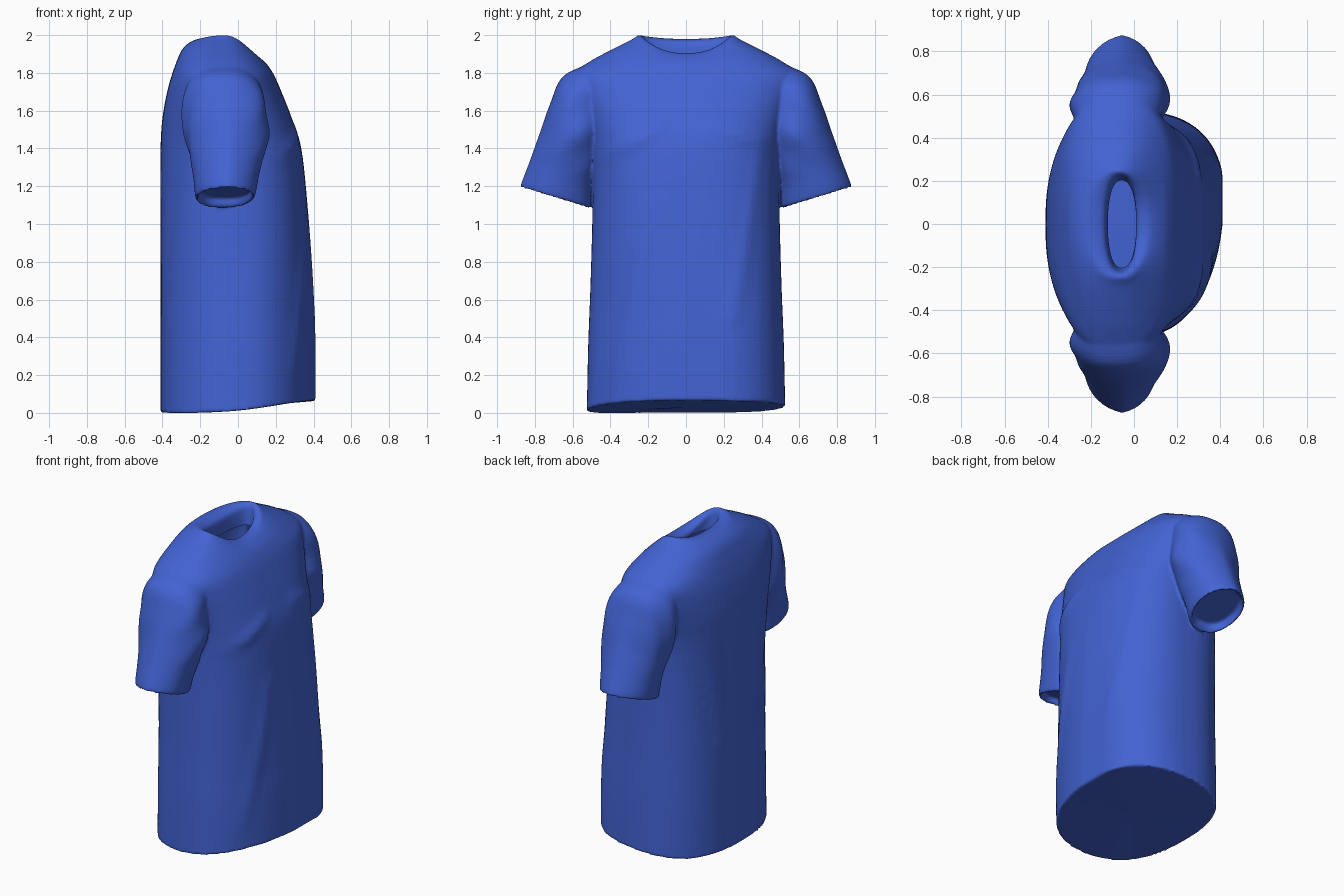
import bpy, bmesh, math
from mathutils import Vector

if "Cube" in bpy.data.objects:
    bpy.data.objects.remove(bpy.data.objects["Cube"])

SEG = 72

blue = bpy.data.materials.new("royal blue cloth")
blue.diffuse_color = (0.055, 0.125, 0.65, 1)
blue.use_nodes = True
blue.node_tree.nodes["Principled BSDF"].inputs["Base Color"].default_value = blue.diffuse_color


def smooth_rows(rows, steps):
    """Catmull-Rom interpolation between rows of numbers."""
    out = []
    for i in range(len(rows) - 1):
        p0, p1, p2 = rows[max(i - 1, 0)], rows[i], rows[i + 1]
        p3 = rows[min(i + 2, len(rows) - 1)]
        for s in range(steps):
            t = s / steps
            out.append([0.5 * (2 * b + (c - a) * t + (2 * a - 5 * b + 4 * c - d) * t * t
                               + (3 * b - a - 3 * c + d) * t ** 3)
                        for a, b, c, d in zip(p0, p1, p2, p3)])
    return out + [list(rows[-1])]


def loft(name, rings):
    """Closed skin through rings of points, with a fan at each end."""
    bm = bmesh.new()
    loops = [[bm.verts.new(p) for p in r] for r in rings]
    for a, b in zip(loops, loops[1:]):
        for i in range(SEG):
            j = (i + 1) % SEG
            bm.faces.new((a[i], a[j], b[j], b[i]))
    for loop in (loops[0], loops[-1]):
        c = bm.verts.new(sum((v.co for v in loop), Vector()) / SEG)
        for i in range(SEG):
            bm.faces.new((loop[i], loop[(i + 1) % SEG], c))
    bmesh.ops.recalc_face_normals(bm, faces=bm.faces)
    me = bpy.data.meshes.new(name)
    bm.to_mesh(me)
    bm.free()
    me.materials.append(blue)
    ob = bpy.data.objects.new(name, me)
    bpy.context.collection.objects.link(ob)
    return ob


def power(v, n):
    return math.copysign(abs(v) ** (2 / n), v)


def fold(y, z, y0, z0, y1, z1, width, height):
    """Height of a soft cloth ridge running along a line on the chest or back."""
    a, d = Vector((y0, z0)), Vector((y1 - y0, z1 - z0))
    p = Vector((y, z)) - a
    t = max(0, min(1, p.dot(d) / d.length_squared))
    dist = (p - d * t).length
    return height * math.exp(-(dist / width) ** 2) * math.sin(math.pi * (0.15 + 0.7 * t))


# Torso rows: height, half width, back x, front x, front dip, back dip, roundness
# (the last rows turn down into the neck opening)
torso_rows = [
    (0.00, .525, -.41, .41, 0, 0, 2.4), (0.35, .518, -.41, .41, 0, 0, 2.4),
    (0.70, .505, -.41, .397, 0, 0, 2.4), (1.10, .495, -.41, .368, 0, 0, 2.5),
    (1.40, .50, -.41, .335, 0, 0, 2.6), (1.56, .53, -.40, .285, 0, 0, 2.7),
    (1.70, .575, -.375, .23, 0, 0, 2.7), (1.79, .60, -.35, .195, .01, 0, 2.5),
    (1.86, .51, -.325, .165, .03, 0, 2.4), (1.925, .39, -.295, .14, .065, 0, 2.3),
    (1.975, .29, -.25, .10, .085, .01, 2.3), (2.0, .25, -.20, .06, .095, .02, 2.3),
    (1.985, .228, -.14, .015, .095, .02, 2.3), (1.93, .215, -.125, .01, .07, .02, 2.3),
    (1.84, .20, -.12, .005, .02, .0, 2.3)]

rings = []
for z, hy, x0, x1, fd, bd, n in smooth_rows(torso_rows, 5):
    ring = []
    low = max(0, min(1, (1.4 - z) / 0.9))
    for i in range(SEG):
        a = 2 * math.pi * i / SEG
        c, s = math.cos(a), math.sin(a)
        k = power(c, n)
        x = (x0 + x1) / 2 + (x1 - x0) / 2 * k
        side = power(s, n)
        y = hy * side
        zz = z - (fd if c > 0 else bd) * c * c
        # slanted hem
        zz += max(0, 1 - z / 0.6) * (0.066 * ((k + 1) / 2) ** 1.5 + 0.012 * side * (1 - k * k))
        # the front hangs fuller on one side
        if c > 0 and low > 0:
            x += (min(x * (1 + 0.15 * side), x1) - x) * low
        # drape folds on the chest and back
        if z < 1.7 and hy > .4:
            if c > 0:
                x += c * (fold(y, z, -.38, .15, -.18, 1.1, .045, .012)
                          + fold(y, z, .40, 1.45, .26, .5, .04, .012)
                          + fold(y, z, -.45, 1.35, -.15, 1.5, .04, .015)
                          + fold(y, z, .45, 1.4, .15, 1.52, .04, .015))
            else:
                x -= c * (fold(y, z, -.42, 1.35, -.25, .8, .05, .012)
                          + fold(y, z, .42, 1.35, .25, .8, .05, .012))
        ring.append((x, y, zz))
    rings.append(ring)
shirt = loft("t_shirt", rings)

# Sleeve rows: centre x, outer y, outer z, inner y, inner z, half depth
sleeve_rows = [
    (-.08, .48, 1.855, .40, 1.66, .17), (-.08, .648, 1.785, .42, 1.50, .215),
    (-.07, .72, 1.635, .45, 1.38, .225), (-.07, .775, 1.48, .48, 1.28, .20),
    (-.075, .825, 1.34, .50, 1.185, .175), (-.08, .875, 1.205, .51, 1.09, .157),
    (-.08, .857, 1.20, .53, 1.10, .14), (-.08, .845, 1.23, .53, 1.14, .14)]


def sleeve(side):
    rings = []
    for k, (cx, oy, oz, iy, iz, hx) in enumerate(smooth_rows(sleeve_rows, 5)):
        ring = []
        for i in range(SEG):
            a = 2 * math.pi * i / SEG
            c, s = math.cos(a), math.sin(a)
            t = 0.5 + 0.5 * c
            # shallow wrinkles near the armhole
            w = 1 + 0.04 * math.sin(5 * a + k * .5) * max(0, 1 - abs(k - 10) / 10)
            # egg-shaped section, narrow outside and broad next to the body
            n = 2.8 - 1.2 * t * min(1, k / 15)
            ring.append((cx + .025 * t * min(1, k / 15) + hx * power(s, n) * w,
                         side * (iy + (oy - iy) * t), iz + (oz - iz) * t))
        rings.append(ring)
    return loft("sleeve", rings)


def apply(ob, kind, **settings):
    mod = ob.modifiers.new(kind.lower(), kind)
    for key, value in settings.items():
        setattr(mod, key, value)
    bpy.context.view_layer.objects.active = ob
    bpy.ops.object.modifier_apply(modifier=mod.name)


# Weld both sleeves to the torso so no hidden skin is left inside
for side in (1, -1):
    arm = sleeve(side)
    apply(shirt, 'BOOLEAN', operation='UNION', solver='EXACT', object=arm)
    bpy.data.objects.remove(arm)

# Soften the seams into one continuous cloth skin
apply(shirt, 'REMESH', mode='VOXEL', voxel_size=0.009)
apply(shirt, 'SMOOTH', factor=0.5, iterations=6)
shirt.data.materials.clear()
shirt.data.materials.append(blue)

# Open the neck into the hollow body
bm = bmesh.new()
bm.from_mesh(shirt.data)
bmesh.ops.delete(bm, geom=[v for v in bm.verts if 1.7 < v.co.z < 1.865
                           and abs(v.co.y) < .22 and -.16 < v.co.x < .03], context='VERTS')
bm.to_mesh(shirt.data)
bm.free()

bpy.ops.object.select_all(action='DESELECT')
shirt.select_set(True)
bpy.context.view_layer.objects.active = shirt
bpy.ops.object.shade_smooth_by_angle(angle=math.radians(45))
